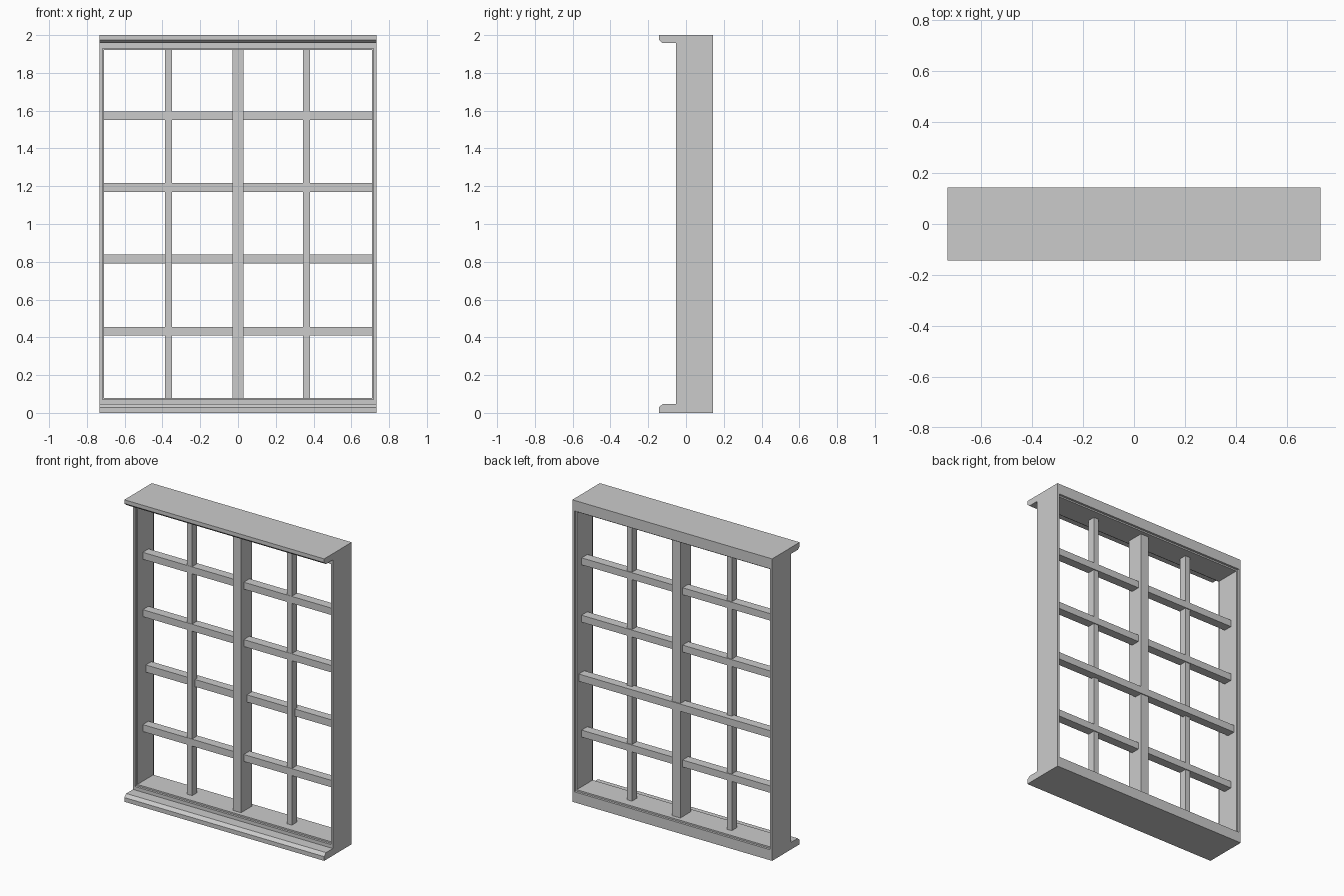
import bpy

if "Cube" in bpy.data.objects:
    bpy.data.objects.remove(bpy.data.objects["Cube"])

W = 0.732                      # half width of the window
YF, YB = -0.053, 0.144         # front and back of the casing


def mesh_object(name, verts, faces):
    me = bpy.data.meshes.new(name)
    me.from_pydata(verts, [], faces)
    me.update()
    ob = bpy.data.objects.new(name, me)
    bpy.context.collection.objects.link(ob)
    return ob


def box(name, x0, x1, y0, y1, z0, z1):
    v = [(x, y, z) for x in (x0, x1) for y in (y0, y1) for z in (z0, z1)]
    f = [(0, 1, 3, 2), (4, 6, 7, 5), (0, 4, 5, 1), (2, 3, 7, 6), (0, 2, 6, 4), (1, 5, 7, 3)]
    return mesh_object(name, v, f)


def extrude_x(name, profile):
    """Extrude a (y, z) profile across the full width."""
    n = len(profile)
    v = [(x, y, z) for x in (-W, W) for y, z in profile]
    f = [tuple(range(n))[::-1], tuple(range(n, 2 * n))]
    f += [(i, (i + 1) % n, n + (i + 1) % n, n + i) for i in range(n)]
    return mesh_object(name, v, f)


def ring(name, outer, inner, y0, y1):
    """Rectangular frame; outer and inner are (half width, bottom, top)."""
    v = []
    for w, b, t in (outer, inner):
        for y in (y0, y1):
            v += [(-w, y, b), (w, y, b), (w, y, t), (-w, y, t)]
    f = []
    for i in range(4):
        j = (i + 1) % 4
        f += [(i, j, 8 + j, 8 + i), (4 + j, 4 + i, 12 + i, 12 + j),
              (j, i, 4 + i, 4 + j), (8 + i, 8 + j, 12 + j, 12 + i)]
    return mesh_object(name, v, f)


# Casing with a slightly recessed inner lip
ring("casing", (W, 0, 2), (0.718, 0.07, 1.93), YF, YB)
ring("inner_lip", (0.718, 0.07, 1.93), (0.71, 0.08, 1.92), YF + 0.015, YB - 0.015)

# Projecting sill and matching cornice, both with a chamfered nose
sill = [(YF, 0), (-0.144, 0), (-0.144, 0.028), (-0.124, 0.047), (YF, 0.047)]
extrude_x("sill", sill[::-1])
extrude_x("cornice", [(y, 2 - z * 0.042 / 0.047) for y, z in sill])

# Central mullion
box("mullion", -0.03, 0.03, -0.01, 0.102, 0.08, 1.92)

# Thin vertical bars
for side, x in (("left", -0.368), ("right", 0.363)):
    box("vertical_bar_" + side, x - 0.018, x + 0.018, 0.02, 0.072, 0.08, 1.92)

# Horizontal bars either side of the mullion
for i, z in enumerate((0.432, 1.193, 1.573)):
    for side, x0, x1 in (("left", -0.71, -0.03), ("right", 0.03, 0.71)):
        box(f"horizontal_bar_{side}_{i}", x0, x1, 0.018, 0.078, z - 0.023, z + 0.023)

# Meeting rail set further back, crossing the mullion
box("meeting_rail", -0.71, 0.71, 0.05, 0.108, 0.79, 0.838)
